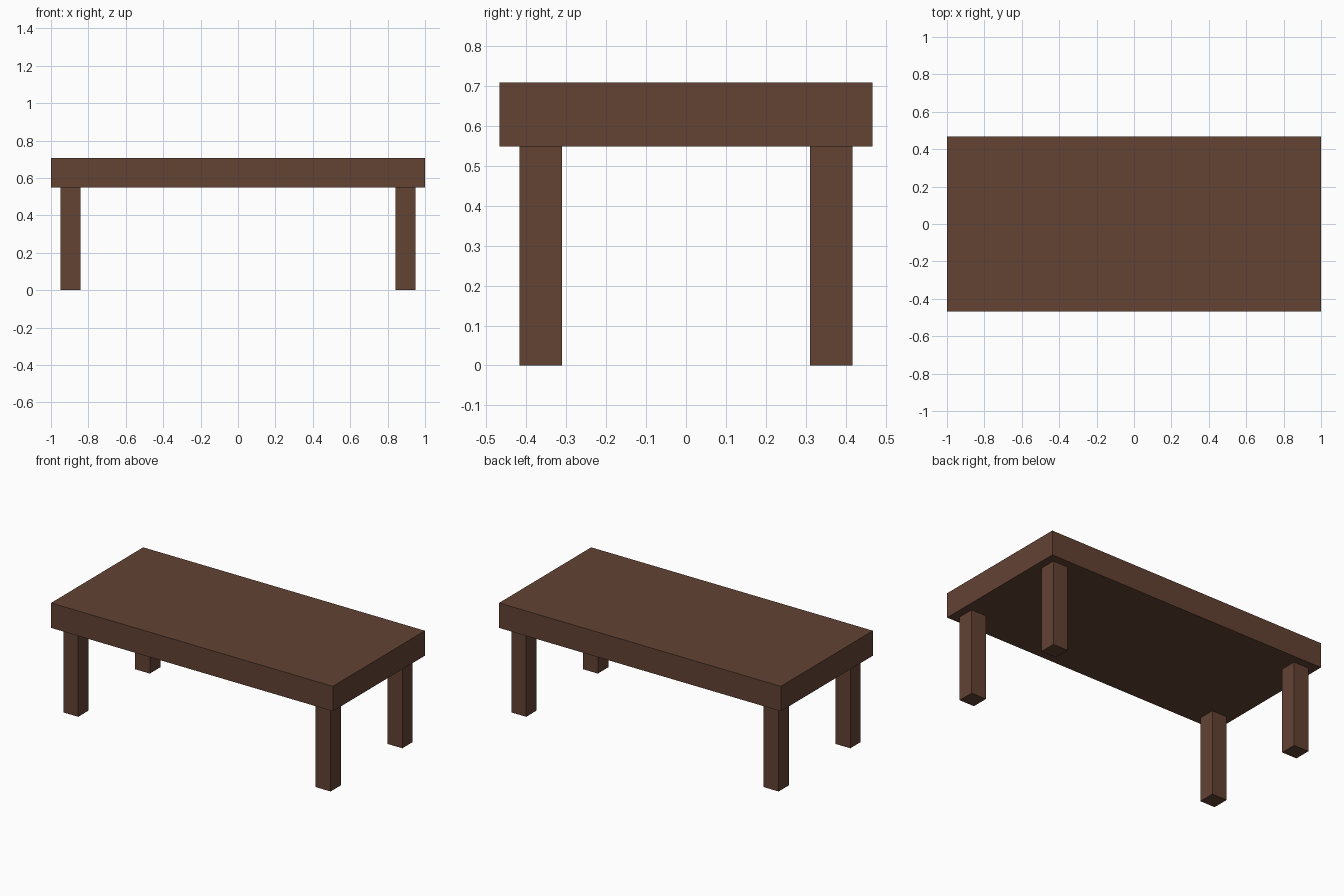
import bpy

if "Cube" in bpy.data.objects:
    bpy.data.objects.remove(bpy.data.objects["Cube"])

# Shared dark wood material
wood = bpy.data.materials.new("dark_wood")
wood.diffuse_color = (0.125, 0.055, 0.034, 1.0)
wood.use_nodes = True
wood.node_tree.nodes["Principled BSDF"].inputs["Base Color"].default_value = wood.diffuse_color


def box(name, center, size):
    bpy.ops.mesh.primitive_cube_add(size=1, location=center)
    obj = bpy.context.object
    obj.name = name
    obj.scale = size
    bpy.ops.object.transform_apply(location=False, rotation=False, scale=True)
    obj.data.materials.append(wood)
    return obj


LENGTH, WIDTH, HEIGHT = 2.0, 0.934, 0.708
LEG_HEIGHT, LEG, INSET = 0.548, 0.106, 0.051

# Thick slab top
thickness = HEIGHT - LEG_HEIGHT
box("table_top", (0, 0, LEG_HEIGHT + thickness / 2), (LENGTH, WIDTH, thickness))

# Four square legs, inset from the corners
leg_x = LENGTH / 2 - INSET - LEG / 2
leg_y = WIDTH / 2 - INSET - LEG / 2
for y_name, sy in (("front", -1), ("back", 1)):
    for x_name, sx in (("left", -1), ("right", 1)):
        box(f"{y_name}_{x_name}_leg", (sx * leg_x, sy * leg_y, LEG_HEIGHT / 2),
            (LEG, LEG, LEG_HEIGHT))
